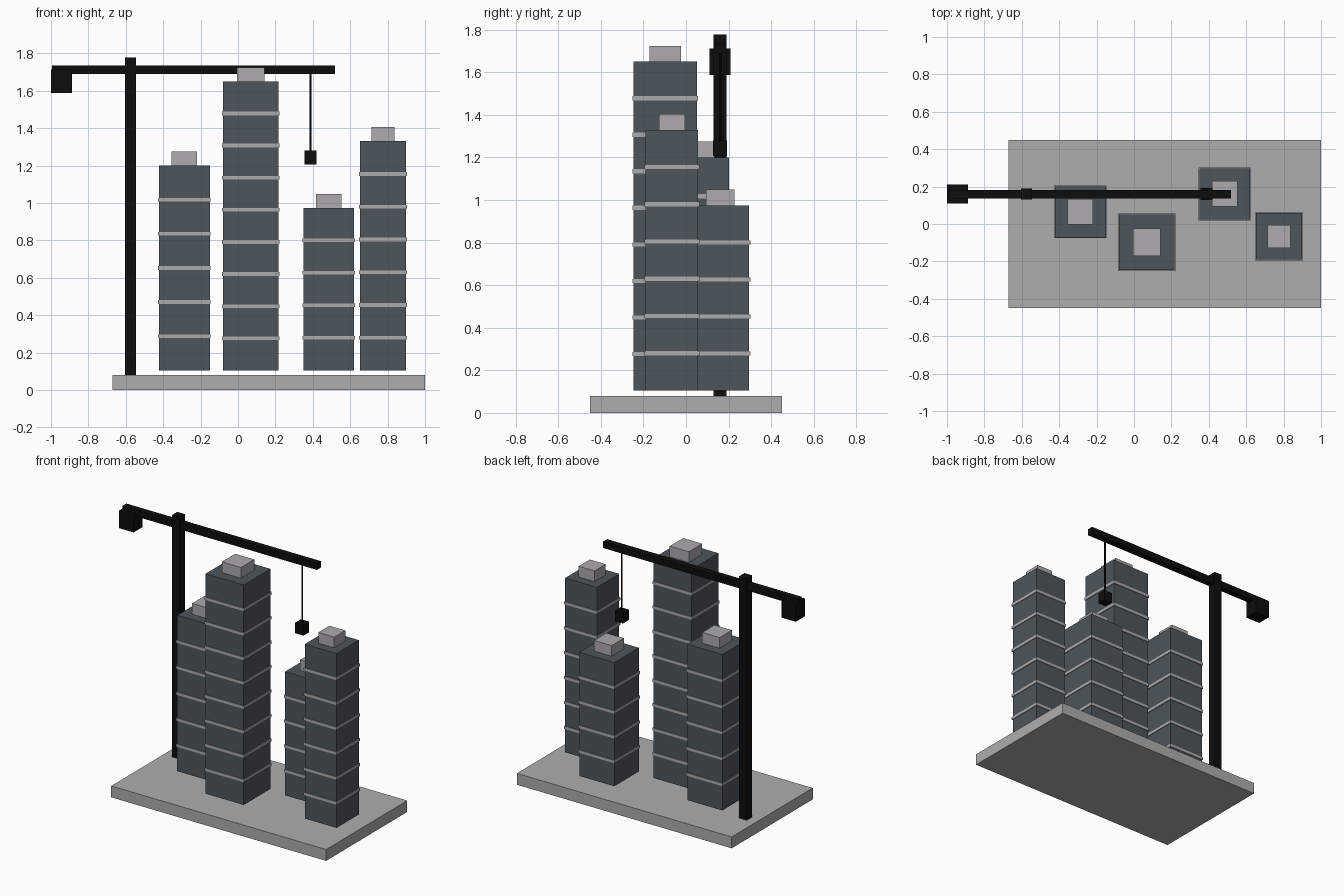
import bpy
import bmesh
from mathutils import Matrix

cube = bpy.data.objects.get("Cube")
if cube:
    bpy.data.objects.remove(cube, do_unlink=True)


def material(name, rgb):
    mat = bpy.data.materials.new(name)
    mat.use_nodes = True
    mat.diffuse_color = (*rgb, 1)
    mat.node_tree.nodes["Principled BSDF"].inputs["Base Color"].default_value = (*rgb, 1)
    return mat


concrete = material("concrete grey", (0.42, 0.42, 0.42))
trim = material("pale trim grey", (0.42, 0.405, 0.42))
facade = material("slate facade", (0.075, 0.093, 0.107))
steel = material("black steel", (0.004, 0.004, 0.004))


def finish(name, bm, mat):
    mesh = bpy.data.meshes.new(name)
    bm.to_mesh(mesh)
    bm.free()
    mesh.materials.append(mat)
    obj = bpy.data.objects.new(name, mesh)
    bpy.context.collection.objects.link(obj)
    return obj


def add_box(bm, x, y, z0, z1, wx, wy):
    place = Matrix.Translation((x, y, (z0 + z1) / 2))
    bmesh.ops.create_cube(bm, size=1, matrix=place @ Matrix.Diagonal((wx, wy, z1 - z0, 1)))


def box(name, mat, *dims):
    bm = bmesh.new()
    add_box(bm, *dims)
    return finish(name, bm, mat)


def tower(name, x, y, width, top, floors):
    """Square tower with evenly spaced floor bands and a roof block."""
    bottom = 0.105
    box(name + "_body", facade, x, y, bottom, top, width, width)
    bm = bmesh.new()
    for i in range(1, floors):
        z = bottom + (top - bottom) * i / floors
        add_box(bm, x, y, z - 0.01, z + 0.01, width + 0.01, width + 0.01)
    finish(name + "_floor_bands", bm, trim)
    box(name + "_roof_block", trim, x, y, top, top + 0.075, width / 2, width / 2)


# Ground slab
box("ground_slab", concrete, 0.165, 0, 0, 0.08, 1.67, 0.9)

# Towers
tower("left_tower", -0.287, 0.065, 0.272, 1.2, 6)
tower("tall_tower", 0.068, -0.097, 0.297, 1.65, 9)
tower("short_tower", 0.485, 0.161, 0.272, 0.974, 5)
tower("right_tower", 0.775, -0.066, 0.247, 1.33, 7)

# Crane
crane_y = 0.16
box("crane_mast", steel, -0.575, crane_y, 0.08, 1.778, 0.06, 0.06)
box("crane_jib", steel, -0.239, crane_y, 1.69, 1.735, 1.513, 0.045)
box("crane_counterweight", steel, -0.944, crane_y, 1.588, 1.713, 0.112, 0.1)
box("crane_hook_block", steel, 0.387, crane_y, 1.206, 1.28, 0.064, 0.064)

# Hoist cable
bm = bmesh.new()
bmesh.ops.create_cone(bm, cap_ends=True, segments=8, radius1=0.006, radius2=0.006,
                      depth=0.42, matrix=Matrix.Translation((0.387, crane_y, 1.485)))
finish("crane_cable", bm, steel)
